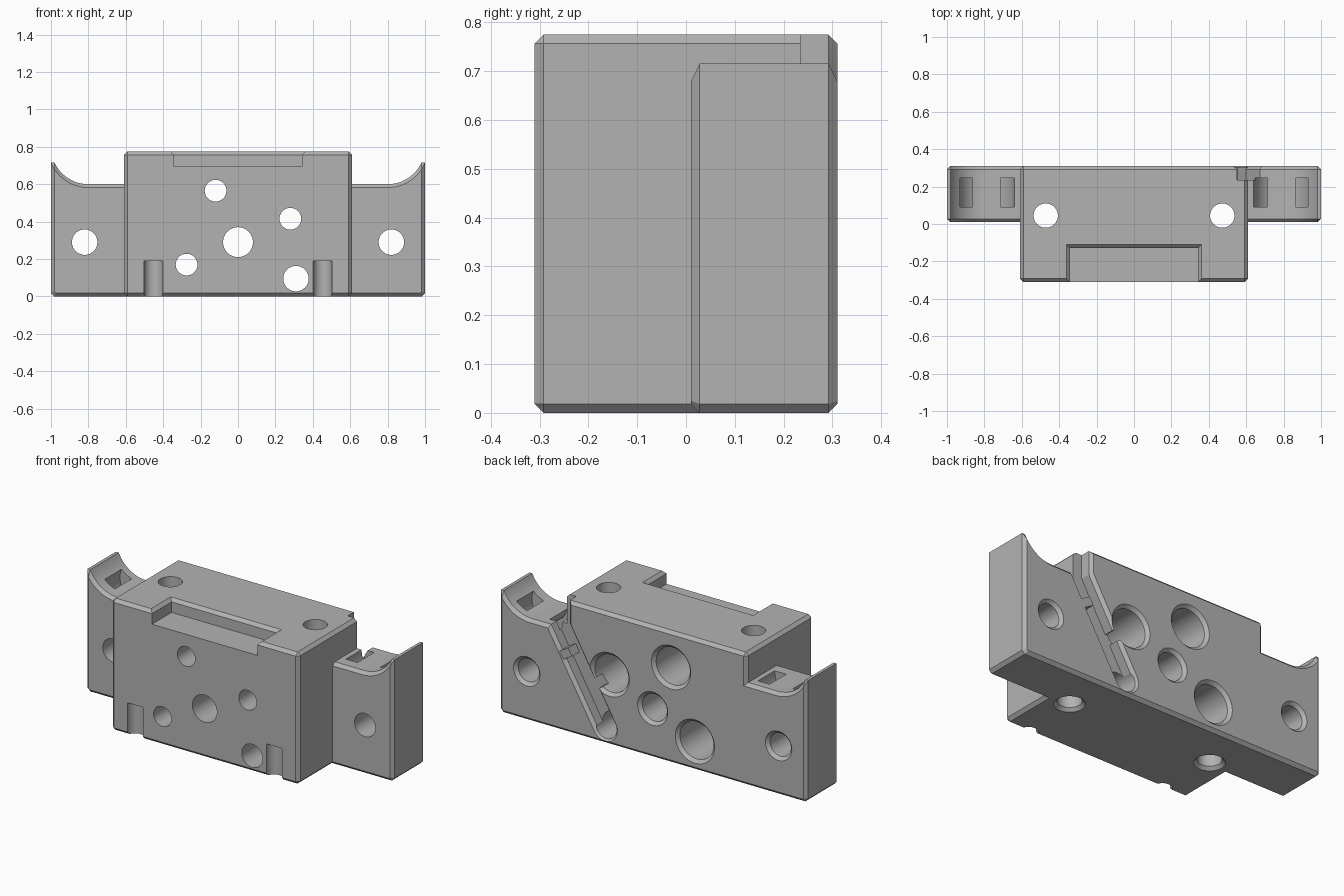
import bpy, bmesh, math
from mathutils import Vector

if "Cube" in bpy.data.objects:
    bpy.data.objects.remove(bpy.data.objects["Cube"], do_unlink=True)

C = 0.018  # chamfer size

grey = bpy.data.materials.new("light_grey")
grey.use_nodes = True
colour = (0.45, 0.45, 0.45, 1)
grey.diffuse_color = colour
grey.node_tree.nodes["Principled BSDF"].inputs["Base Color"].default_value = colour


def finish(name, bm):
    bmesh.ops.remove_doubles(bm, verts=bm.verts, dist=1e-5)
    bmesh.ops.recalc_face_normals(bm, faces=bm.faces)
    mesh = bpy.data.meshes.new(name)
    bm.to_mesh(mesh)
    bm.free()
    mesh.materials.append(grey)
    ob = bpy.data.objects.new(name, mesh)
    bpy.context.collection.objects.link(ob)
    return ob


def loft(name, rings):
    """Solid skinned through closed rings of equal point count."""
    bm = bmesh.new()
    vs = [[bm.verts.new(p) for p in ring] for ring in rings]
    n = len(vs[0])
    for a, b in zip(vs, vs[1:]):
        for i in range(n):
            j = (i + 1) % n
            bm.faces.new((a[i], a[j], b[j], b[i]))
    bm.faces.new(vs[0])
    bm.faces.new(vs[-1])
    return finish(name, bm)


def along_y(name, sections):
    return loft(name, [[(x, y, z) for x, z in pts] for y, pts in sections])


def along_z(name, sections):
    return loft(name, [[(x, y, z) for x, y in pts] for z, pts in sections])


def circle(cx, cy, r, n=48):
    return [(cx + r * math.cos(2 * math.pi * i / n),
             cy + r * math.sin(2 * math.pi * i / n)) for i in range(n)]


def combine(target, tool, operation):
    mod = target.modifiers.new(operation.title(), 'BOOLEAN')
    mod.operation = operation
    mod.solver = 'EXACT'
    mod.object = tool
    bpy.context.view_layer.objects.active = target
    bpy.ops.object.modifier_apply(modifier=mod.name)
    bpy.data.objects.remove(tool, do_unlink=True)


# Main block with chamfered edges
bm = bmesh.new()
bmesh.ops.create_cube(bm, size=1)
for v in bm.verts:
    v.co = Vector((v.co.x * 1.22, v.co.y * 0.62, (v.co.z + 0.5) * 0.775))
bmesh.ops.bevel(bm, geom=bm.edges[:], offset=C, segments=1, affect='EDGES')
block = finish("mounting_block", bm)


# Rear plate with a curved horn at each end
def plate_outline(d):
    r = 0.2 + d
    if d:
        top = 0.8 - math.sqrt(r * r - (0.2 - d) ** 2)
    else:
        top = 0.716
    a_end = math.acos((0.8 - top) / r)
    half = [(1 - C - 0.41 * d, d), (1 - d, C + 0.41 * d), (1 - d, top)]
    for i in range(17):
        a = a_end * (1 - i / 16)
        half.append((0.8 + r * math.sin(a), 0.8 - r * math.cos(a)))
    return half + [(-x, z) for x, z in reversed(half)]


plate = along_y("rear_plate", [(0.01, plate_outline(C)), (0.01 + C, plate_outline(0)),
                               (0.31 - C, plate_outline(0)), (0.31, plate_outline(C))])
combine(block, plate, 'UNION')


# Recess in the top front edge
def recess(grow):
    x, y = 0.343 + grow, -0.128 + grow
    return [(-x, -0.5), (x, -0.5), (x, y), (-x, y)]


combine(block, along_z("recess_cutter", [(0.695, recess(0)), (0.775 - C, recess(0)),
                                         (0.795, recess(0.02 + C))]), 'DIFFERENCE')

# Holes from front to back: x, z, radius, counterbore radius
holes = [(-0.82, 0.29, 0.068, 0), (0.82, 0.29, 0.068, 0), (0, 0.29, 0.08, 0),
         (0.31, 0.095, 0.068, 0), (-0.12, 0.565, 0.058, 0.11),
         (0.28, 0.415, 0.058, 0.11), (-0.275, 0.17, 0.058, 0.11)]
for x, z, r, bore in holes:
    big = bore or r
    sections = [(-0.4, circle(x, z, r))]
    if bore:
        sections += [(-0.12, circle(x, z, r)), (-0.12, circle(x, z, bore))]
    if x != 0.31:
        sections += [(0.31 - C, circle(x, z, big)), (0.33, circle(x, z, big + 0.02 + C))]
    else:
        sections += [(0.33, circle(x, z, big))]
    combine(block, along_y("hole_cutter", sections), 'DIFFERENCE')

for s in (-1, 1):
    # Vertical holes, flared at the underside
    x = 0.472 * s
    combine(block, along_z("vertical_cutter", [
        (-0.02, circle(x, 0.045, 0.065 + C + 0.02)), (C, circle(x, 0.045, 0.065)),
        (0.9, circle(x, 0.045, 0.065))]), 'DIFFERENCE')
    # Half-round grooves at the bottom of the front
    combine(block, along_z("groove_cutter", [
        (z, circle(0.452 * s, -0.31, 0.05)) for z in (-0.1, 0.19)]), 'DIFFERENCE')
    # Curved strap tunnels under the end saddles
    arc = [math.radians(160 + 235 * i / 24) for i in range(25)]
    ring = [(0.79 + 0.15 * math.cos(a), 0.6 + 0.15 * math.sin(a)) for a in arc]
    ring += [(0.79 + 0.075 * math.cos(a), 0.6 + 0.075 * math.sin(a)) for a in reversed(arc)]
    ring = [(s * px, pz) for px, pz in ring]
    combine(block, along_y("strap_cutter", [(0.09, ring), (0.245, ring)]), 'DIFFERENCE')

# Slanted cable channel on the back, leaving through the top corner
P0, U, N = Vector((0.31, 0.095)), Vector((0.5, 0.866)), Vector((0.866, -0.5))


def channel(h):
    pts = []
    for i in range(17):
        a = math.radians(-30 - 180 * i / 16)
        pts.append(P0 + h * Vector((math.cos(a), math.sin(a))))
    left = 0.55 - (h - 0.062)
    pts.append(P0 - N * h + U * ((left - 0.31 + 0.866 * h) / 0.5))
    pts += [Vector((left, 0.85)), Vector((0.75, 0.85)), P0 + N * h + U * 0.7]
    return [tuple(p) for p in pts]


combine(block, along_y("channel_cutter", [(0.235, channel(0.062)), (0.31 - C, channel(0.062)),
                                          (0.33, channel(0.082 + C))]), 'DIFFERENCE')


def slanted_box(name, t0, t1, n0, n1, y0, y1):
    pts = [tuple(P0 + U * t + N * n) for t, n in ((t0, n0), (t1, n0), (t1, n1), (t0, n1))]
    return along_y(name, [(y0, pts), (y1, pts)])


# Side notch and retaining nub of the channel
combine(block, slanted_box("notch_cutter", 0.21, 0.27, -0.11, 0, 0.235, 0.35), 'DIFFERENCE')
combine(block, slanted_box("nub", 0.42, 0.47, 0.01, 0.10, 0.2, 0.305), 'UNION')

bpy.ops.object.select_all(action='DESELECT')
block.select_set(True)
bpy.context.view_layer.objects.active = block
bpy.ops.object.shade_smooth_by_angle(angle=math.radians(25))
